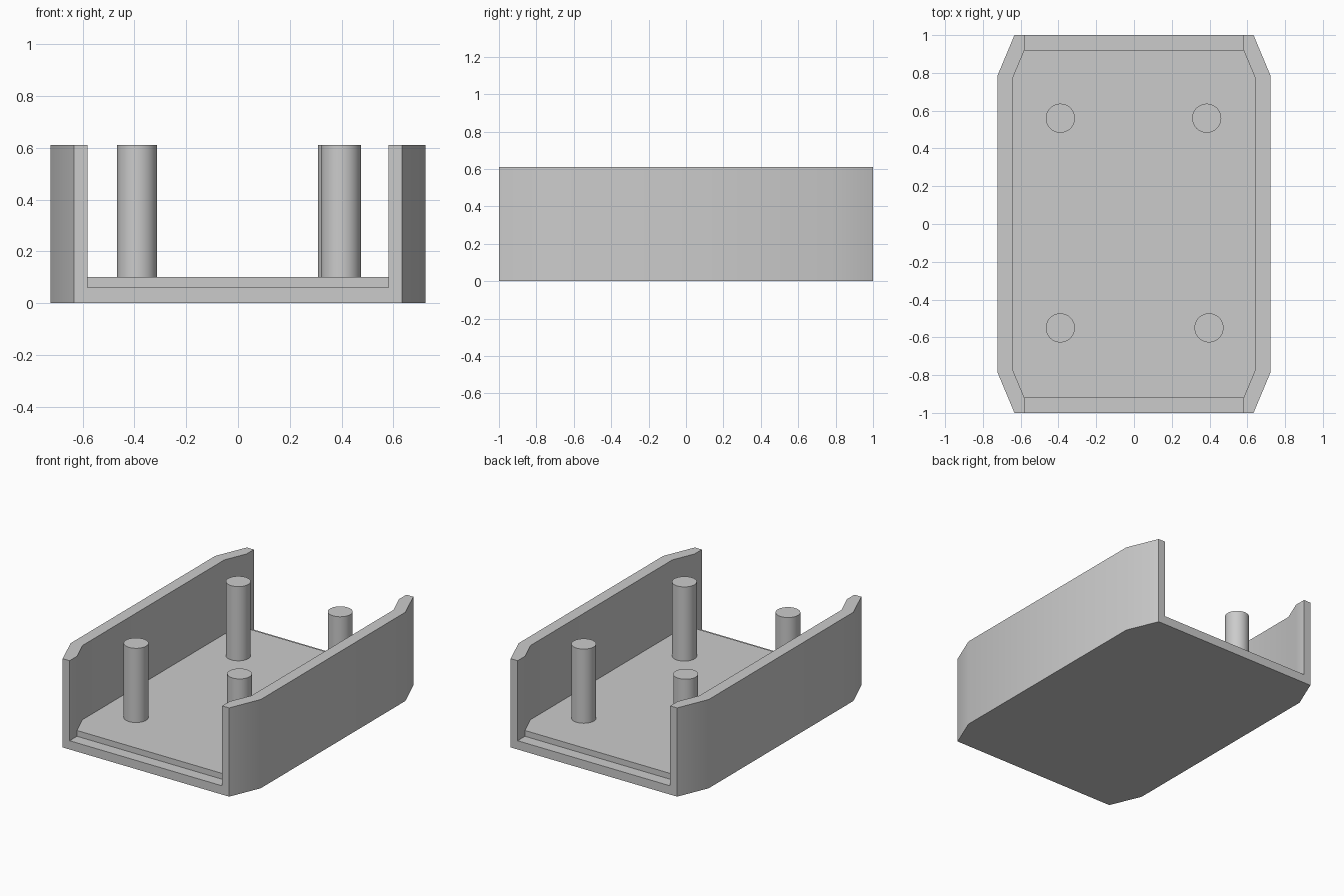
import bpy
import bmesh
import math

cube = bpy.data.objects.get("Cube")
if cube:
    bpy.data.objects.remove(cube, do_unlink=True)

HEIGHT, LEDGE, FLOOR = 0.61, 0.06, 0.10

grey = bpy.data.materials.new("plain_grey")
grey.use_nodes = True
colour = (0.6, 0.6, 0.6, 1)
grey.diffuse_color = colour
grey.node_tree.nodes["Principled BSDF"].inputs["Base Color"].default_value = colour


def prism(name, outline, bottom, top):
    """Extrude a counter-clockwise outline between two heights."""
    bm = bmesh.new()
    face = bm.faces.new([bm.verts.new((x, y, bottom)) for x, y in outline])
    lifted = bmesh.ops.extrude_face_region(bm, geom=[face])["geom"]
    verts = [g for g in lifted if isinstance(g, bmesh.types.BMVert)]
    bmesh.ops.translate(bm, verts=verts, vec=(0, 0, top - bottom))
    bmesh.ops.recalc_face_normals(bm, faces=bm.faces)
    mesh = bpy.data.meshes.new(name)
    bm.to_mesh(mesh)
    bm.free()
    mesh.materials.append(grey)
    obj = bpy.data.objects.new(name, mesh)
    bpy.context.collection.objects.link(obj)
    return obj


def mirrored(quarter):
    """Complete an outline from its +x, +y quarter, listed from +x to +y."""
    right = [(x, -y) for x, y in reversed(quarter)] + quarter
    return right + [(-x, -y) for x, y in right]


def smooth(obj):
    bpy.ops.object.select_all(action="DESELECT")
    obj.select_set(True)
    bpy.context.view_layer.objects.active = obj
    bpy.ops.object.shade_smooth_by_angle(angle=math.radians(30))


# Tray with tapered side walls and open ends
tray = prism("tray", mirrored([(0.723, 0.785), (0.633, 1)]), 0, HEIGHT)
cavity = prism("cavity_cutter",
               mirrored([(0.643, 0.77), (0.58, 0.92), (0.58, 1.1)]), LEDGE, 1)
cavity.hide_render = True
cut = tray.modifiers.new("cavity", "BOOLEAN")
cut.operation = "DIFFERENCE"
cut.solver = "EXACT"
cut.object = cavity
bpy.ops.object.select_all(action="DESELECT")
tray.select_set(True)
bpy.context.view_layer.objects.active = tray
bpy.ops.object.modifier_apply(modifier=cut.name)
bpy.data.objects.remove(cavity, do_unlink=True)
smooth(tray)

# Raised floor, leaving a low ledge at each open end
prism("raised_floor", mirrored([(0.643, 0.77), (0.58, 0.92)]), LEDGE, FLOOR)

# Four standing posts
posts = {"back_right_post": (-0.39, 0.56), "back_left_post": (0.385, 0.56),
         "front_right_post": (-0.39, -0.55), "front_left_post": (0.397, -0.55)}
for name, (x, y) in posts.items():
    bpy.ops.mesh.primitive_cylinder_add(vertices=48, radius=0.077,
                                        depth=HEIGHT - FLOOR,
                                        location=(x, y, (HEIGHT + FLOOR) / 2))
    post = bpy.context.object
    post.name = name
    post.data.materials.append(grey)
    smooth(post)
